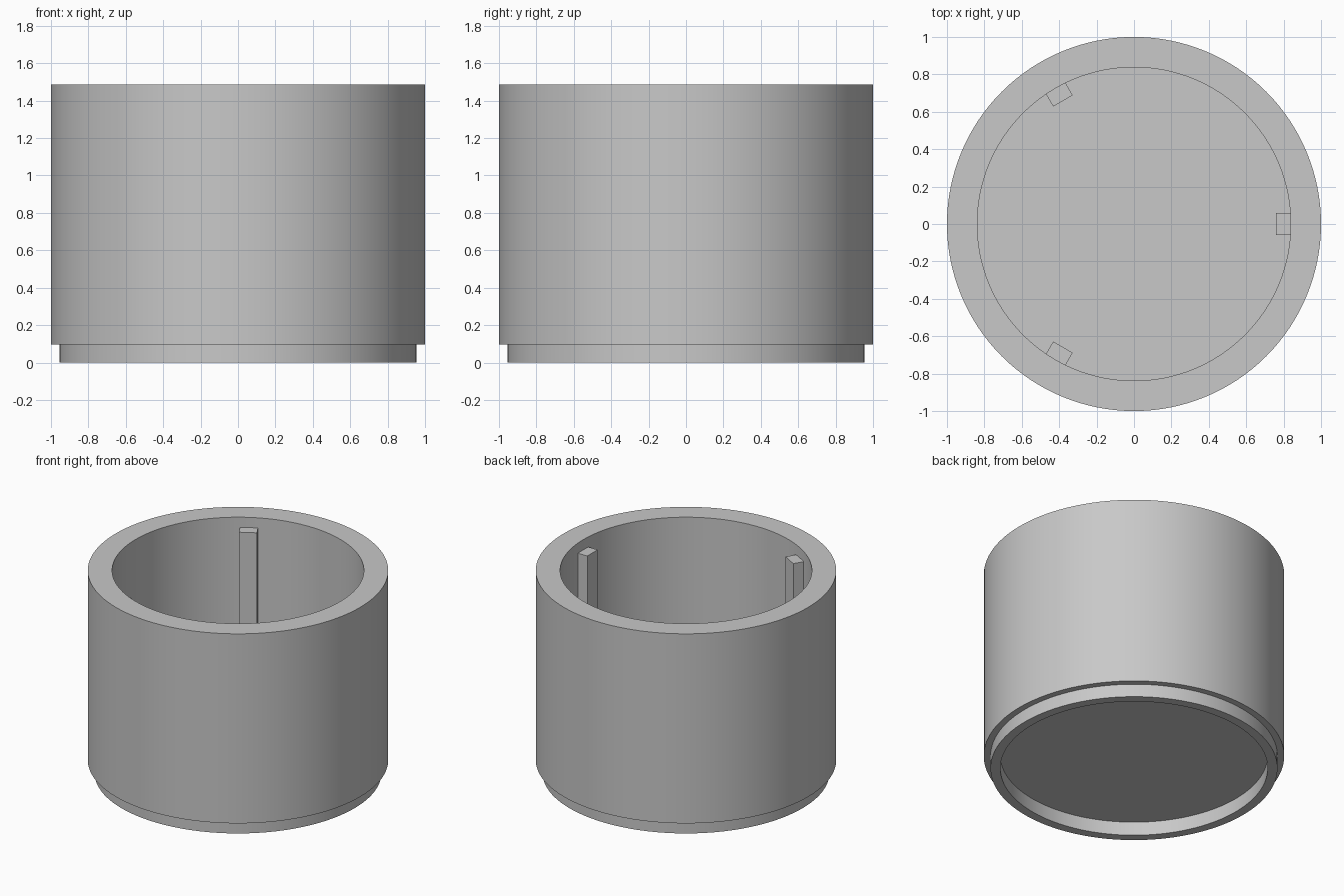
import bpy, bmesh, math
from mathutils import Matrix

cube = bpy.data.objects.get("Cube")
if cube:
    bpy.data.objects.remove(cube, do_unlink=True)

SEGMENTS = 128
FLOOR = 0.19
INNER_RADIUS = 0.838

# One plain grey for everything
grey = bpy.data.materials.new("light grey")
grey.use_nodes = True
colour = (0.58, 0.58, 0.58, 1)
grey.diffuse_color = colour
grey.node_tree.nodes["Principled BSDF"].inputs["Base Color"].default_value = colour


def add_object(name, bm):
    bmesh.ops.recalc_face_normals(bm, faces=bm.faces)
    mesh = bpy.data.meshes.new(name)
    bm.to_mesh(mesh)
    bm.free()
    mesh.materials.append(grey)
    obj = bpy.data.objects.new(name, mesh)
    bpy.context.collection.objects.link(obj)
    return obj


# Cup body: wall, stepped foot ring, recessed underside and floor
profile = [(0, 0.1), (0.89, 0.1), (0.89, 0), (0.955, 0), (0.955, 0.095),
           (1, 0.095), (1, 1.487), (INNER_RADIUS, 1.487),
           (INNER_RADIUS, FLOOR), (0, FLOOR)]
bm = bmesh.new()
verts = [bm.verts.new((r, 0, z)) for r, z in profile]
edges = [bm.edges.new(pair) for pair in zip(verts, verts[1:])]
bmesh.ops.spin(bm, geom=verts + edges, cent=(0, 0, 0), axis=(0, 0, 1),
               angle=math.tau, steps=SEGMENTS, use_duplicate=False)
bmesh.ops.remove_doubles(bm, verts=bm.verts, dist=0.0005)
cup = add_object("cup_body", bm)
bpy.context.view_layer.objects.active = cup
cup.select_set(True)
bpy.ops.object.shade_smooth_by_angle(angle=math.radians(30))

# Three upright ribs spaced evenly around the inner wall
rib_top = 1.412
for i in range(3):
    bm = bmesh.new()
    height = rib_top - FLOOR
    place = (Matrix.Rotation(i * math.tau / 3, 4, "Z")
             @ Matrix.Translation((0.8, 0, FLOOR + height / 2))
             @ Matrix.Diagonal((0.08, 0.12, height, 1)))
    bmesh.ops.create_cube(bm, size=1, matrix=place)
    add_object(f"inner_rib_{i + 1}", bm)
